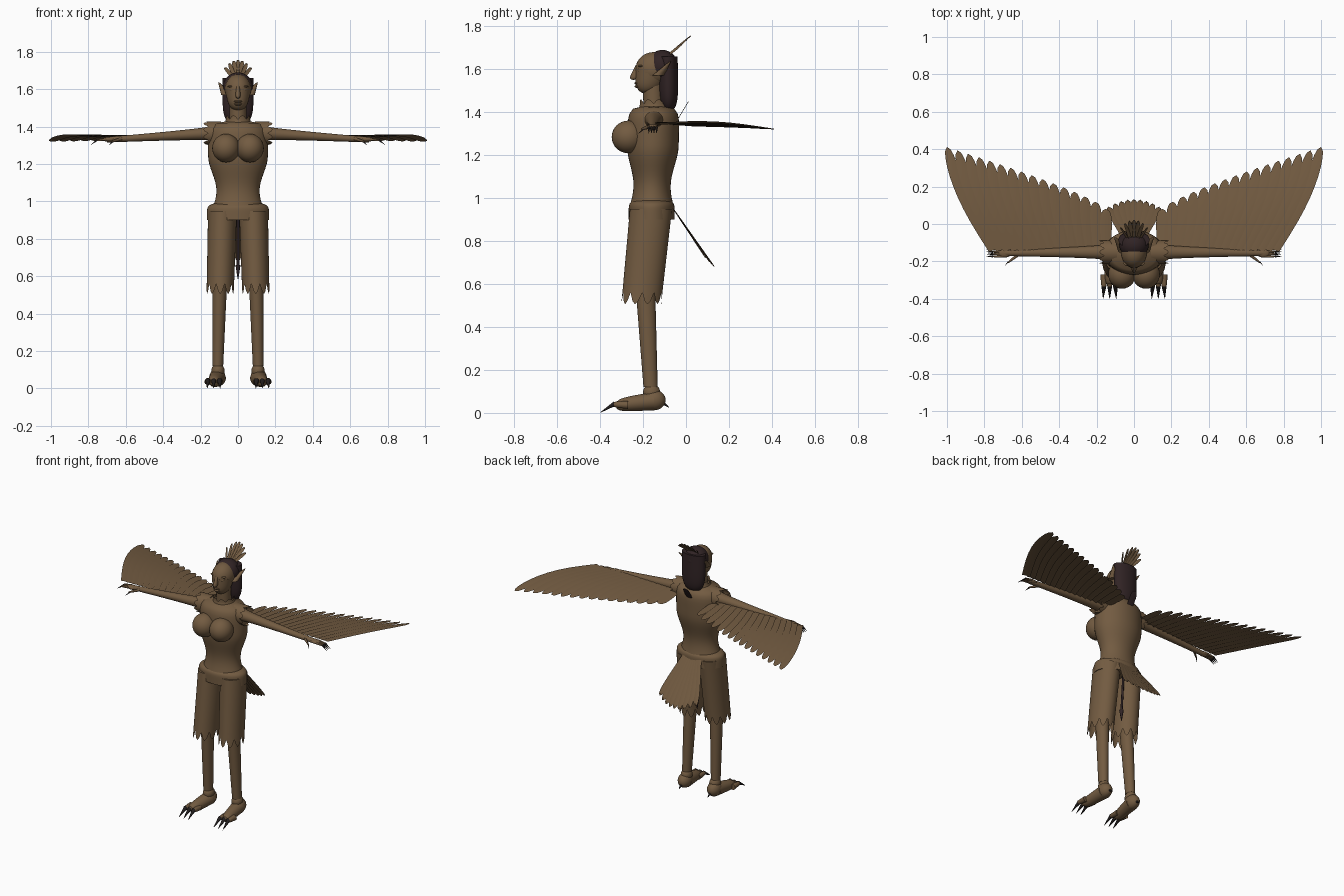
import bpy, bmesh, math
from mathutils import Vector, Matrix

cube = bpy.data.objects.get("Cube")
if cube:
    bpy.data.objects.remove(cube, do_unlink=True)


def material(name, red, green, blue):
    mat = bpy.data.materials.new(name)
    mat.use_nodes = True
    color = (red, green, blue, 1)
    mat.diffuse_color = color
    mat.node_tree.nodes["Principled BSDF"].inputs["Base Color"].default_value = color
    return mat


brown = material("warm brown", .17, .105, .053)
dark_hair = material("dark hair", .03, .017, .018)
claw_black = material("claw black", .015, .012, .012)
AXES = (Vector((1, 0, 0)), Vector((0, 1, 0)), Vector((0, 0, 1)))
RIGHTWARD, BACKWARD, UPWARD = AXES


def finish(name, bm, mat, sharp=50):
    mesh = bpy.data.meshes.new(name)
    bm.to_mesh(mesh)
    bm.free()
    mesh.materials.append(mat)
    mesh.shade_smooth()
    mesh.set_sharp_from_angle(angle=math.radians(sharp))
    obj = bpy.data.objects.new(name, mesh)
    bpy.context.collection.objects.link(obj)
    return obj


def ball(name, center, radii, mat=brown):
    bm = bmesh.new()
    placement = Matrix.Translation(center) @ Matrix.Diagonal((*radii, 1))
    bmesh.ops.create_uvsphere(bm, u_segments=28, v_segments=16, radius=1, matrix=placement)
    return finish(name, bm, mat)


# Outline rules: relative radius for a position t from 0 to 1 along a part
def taper(end):
    return lambda t: 1 + (end - 1) * t


def dome(power, end=1):
    return lambda t: taper(end)(t) * math.sqrt(max(1 - t ** power, 0))


def cone(t):
    return math.sqrt(1 - t) * (1 - t / 2)


def torso_outline(t):
    waist = math.cos(math.pi * min(1, (t - .2) / .4))
    return (.86 - .14 * waist) * dome(20)(t)


def arm_outline(t):
    return 1 - .65 * math.sqrt(t)


def tube(name, start, end, radii, outline, mat=brown, points=0, drop=0, segs=40, rows=20):
    """Sweep an ellipse along a line; a drop pulls the open end into jagged points."""
    start, end = Vector(start), Vector(end)
    line = end - start
    main = max(range(3), key=lambda axis: abs(line[axis]))
    u, v = [AXES[axis] for axis in range(3) if axis != main]
    bm = bmesh.new()
    loops = []
    for row in range(rows + 1):
        t = row / rows
        size = max(outline(t), .01)
        loop = []
        for i in range(segs):
            angle = math.tau * i / segs
            across = u * radii[0] * math.cos(angle) + v * radii[1] * math.sin(angle)
            co = start + line * t + across * size
            if row == rows:
                co += line.normalized() * drop * abs(math.sin(angle * points / 2))
            loop.append(bm.verts.new(co))
        loops.append(loop)
    for low, high in zip(loops, loops[1:]):
        for i in range(segs):
            j = (i + 1) % segs
            bm.faces.new((low[i], low[j], high[j], high[i]))
    bm.faces.new(loops[0])
    if not points:
        bm.faces.new(loops[-1])
    bmesh.ops.recalc_face_normals(bm, faces=bm.faces)
    return finish(name, bm, mat)


def spike(name, start, end, radius, mat=claw_black, outline=cone):
    return tube(name, start, end, (radius, radius), outline, mat, segs=10, rows=6)


def feather(bm, root, tip, width, side, up, bow=Vector(), rows=10):
    """A thin blade with a raised quill and a rounded tip."""
    root, tip = Vector(root), Vector(tip)
    strips = []
    for row in range(rows + 1):
        t = 1 - (1 - row / rows) ** 1.5
        half = side * (width * dome(6)(t) * (3 + t) / 4 + .002)
        center = root.lerp(tip, t) + bow * math.sin(math.pi * t)
        strips.append([bm.verts.new(co) for co in (center - half, center + up * .003, center + half)])
    for low, high in zip(strips, strips[1:]):
        for i in range(2):
            face = bm.faces.new((low[i], low[i + 1], high[i + 1], high[i]))
            face.normal_update()
            if face.normal.dot(up) < 0:
                face.normal_flip()


# Torso, collar and trouser hips
tube("torso", (0, -.16, .96), (0, -.15, 1.44), (.16, .12), torso_outline)
tube("collar", (0, -.145, 1.39), (0, -.15, 1.44), (.08, .08), taper(.8), points=8, drop=.02)
tube("neck", (0, -.15, 1.4), (0, -.155, 1.54), (.045, .047), taper(1))
tube("trouser_hips", (0, -.16, .9), (0, -.16, 1), (.166, .107), dome(8))
spike("cord", (0, -.1, .92), (0, -.12, .65), .007, dark_hair, taper(1))
spike("cord_tuft", (0, -.12, .66), (0, -.12, .58), .014, dark_hair)

# Head, face and hair
ball("head", (0, -.15, 1.6), (.07, .085, .08))
tube("jaw", (0, -.155, 1.6), (0, -.18, 1.485), (.069, .08), dome(5, .7))
tube("nose", (0, -.22, 1.62), (0, -.245, 1.55), (.009, .014), dome(8, 1.7))
for z in (1.535, 1.52):
    ball("lip", (0, -.227, z), (.022, .013, .007))
ball("hair_cap", (0, -.11, 1.615), (.079, .073, .075), dark_hair)
tube("long_hair", (0, -.085, 1.66), (0, -.08, 1.4), (.083, .046), dome(6), dark_hair)
bm = bmesh.new()
feather(bm, (0, -.05, 1.35), (0, .01, 1.45), .025, RIGHTWARD, BACKWARD)
finish("hair_tuft", bm, dark_hair)

# Crest of upright feathers
bm = bmesh.new()
for i in range(-3, 4):
    fan = i / 3
    drop = .04 * fan * fan
    side = Vector((1, fan / 2, -fan / 3)).normalized()
    feather(bm, (.025 * fan, -.09, 1.66), (.07 * fan, .02 - drop, 1.757 - drop), .011,
            side, BACKWARD - UPWARD)
finish("crest", bm, brown)

# Tail fan
bm = bmesh.new()
for i in range(-4, 5):
    fan = i / 4
    lift = .04 * fan * fan
    side = Vector((1, -fan / 8, fan / 5)).normalized()
    feather(bm, (.05 * fan, -.065, .955), (.135 * fan, .13 - lift, .68 + lift), .024,
            side, BACKWARD + UPWARD)
finish("tail", bm, brown, 30)

# Left half: face and chest
left = [
    ball("eye", (.03, -.212, 1.595), (.015, .014, .01)),
    ball("brow", (.032, -.21, 1.615), (.024, .014, .006)),
    spike("ear", (.06, -.13, 1.57), (.105, -.07, 1.64), .03, brown),
    ball("breast", (.064, -.268, 1.285), (.074, .078, .076)),
]

# Arm, hand and thumb
left += [
    tube("shoulder_cuff", (.09, -.15, 1.365), (.16, -.15, 1.365), (.063, .063), taper(1),
         points=10, drop=.025),
    tube("arm", (.13, -.15, 1.365), (.7, -.155, 1.33), (.046, .042), arm_outline),
    ball("hand", (.69, -.155, 1.332), (.035, .024, .013)),
    spike("thumb", (.62, -.165, 1.335), (.68, -.21, 1.32), .01, brown, dome(6, .6)),
    spike("thumb_claw", (.67, -.2, 1.32), (.69, -.222, 1.3), .005),
]
for i in range(4):
    y = -.137 - .012 * i
    left.append(spike("finger", (.7, y, 1.333), (.765, y, 1.325), .007, brown, dome(6, .7)))
    left.append(spike("finger_claw", (.755, y, 1.327), (.79, y, 1.3), .006))

# Wing feathers fanned out behind the arm
bm = bmesh.new()
count = 16
for i in range(count):
    t = i / (count - 1)
    root = (.15 + .6 * t, -.14, 1.353 - .008 * t)
    tip = (.15 + .85 * t, .08 + .33 * t ** .8, 1.335 - .015 * t)
    side = Vector((1, -t / 3, .16)).normalized()
    feather(bm, root, tip, .034, side, UPWARD, Vector((.03 * t, 0, .02 * t)))
left.append(finish("wing", bm, brown, 30))

# Trouser leg, shin and foot
left += [
    tube("trouser_leg", (.083, -.163, .95), (.094, -.203, .56), (.077, .098), taper(.95),
         points=10, drop=.055),
    tube("shin", (.097, -.19, .6), (.108, -.165, .12), (.04, .046), taper(.72)),
    ball("ankle", (.107, -.16, .095), (.035, .04, .04)),
    ball("heel", (.11, -.15, .06), (.043, .055, .048)),
    tube("foot", (.11, -.15, .055), (.13, -.33, .035), (.045, .043), dome(8, .7)),
    spike("heel_claw", (.108, -.11, .05), (.108, -.078, .025), .012),
]
for i in (-1, 0, 1):
    x = .13 + .031 * i
    splay = x + .004 * i
    left.append(spike("toe", (x, -.27, .037), (x, -.35, .04), .019, brown, dome(6, .7)))
    left.append(spike("toe_claw", (x, -.335, .042), (splay, -.4, .001), .013))

# Mirror the left half to the right
for obj in left:
    name = obj.name
    twin = obj.copy()
    twin.data = obj.data.copy()
    twin.data.transform(Matrix.Scale(-1, 4, RIGHTWARD))
    twin.data.flip_normals()
    bpy.context.collection.objects.link(twin)
    obj.name, twin.name = "left_" + name, "right_" + name
